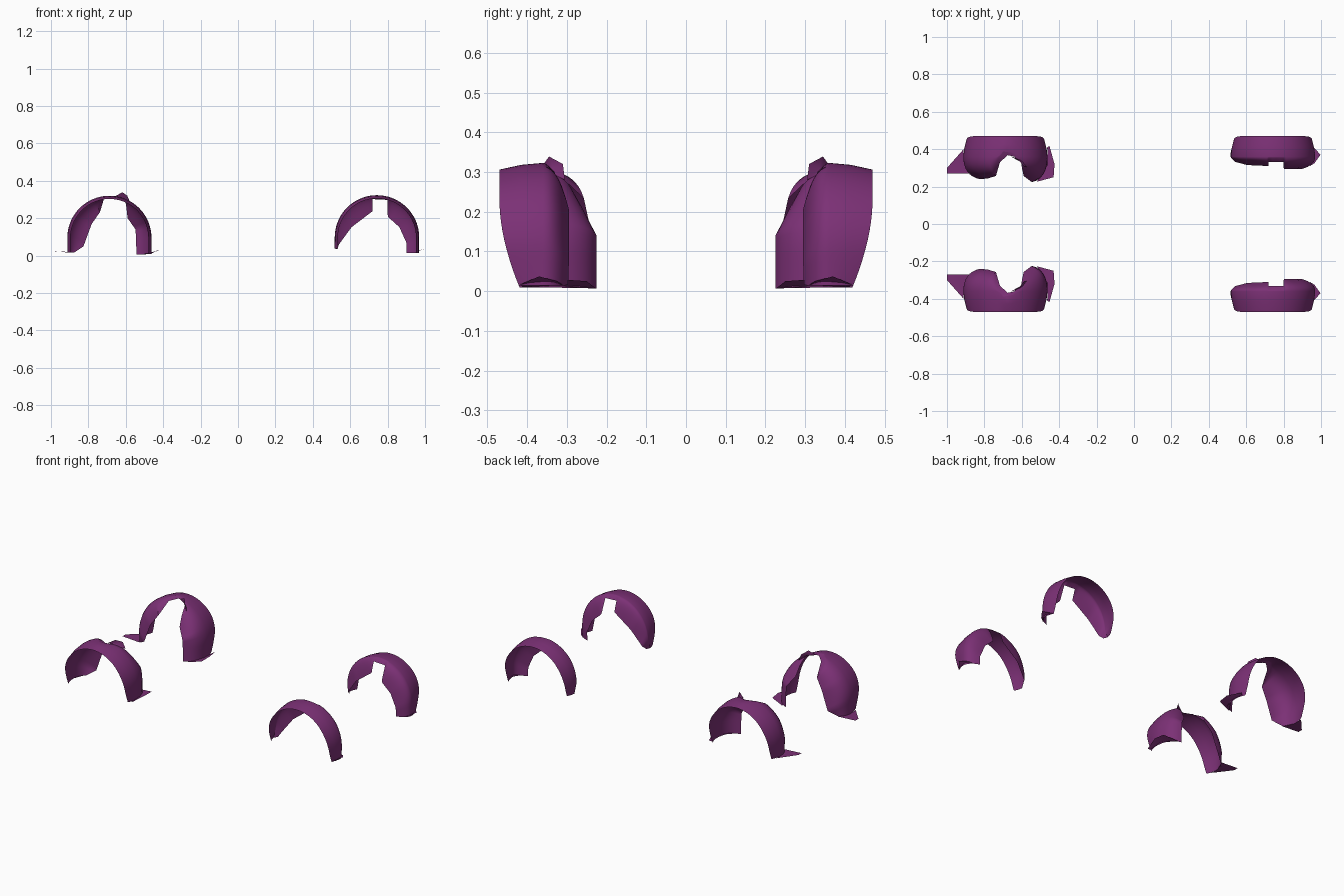
import bpy, bmesh, math
from mathutils import Vector

if "Cube" in bpy.data.objects:
    bpy.data.objects.remove(bpy.data.objects["Cube"])

mat = bpy.data.materials.new("purple_plastic")
mat.diffuse_color = (0.2, 0.03, 0.18, 1)
mat.use_nodes = True
mat.node_tree.nodes["Principled BSDF"].inputs["Base Color"].default_value = mat.diffuse_color


def finish(name, bm, smooth=True):
    bmesh.ops.recalc_face_normals(bm, faces=bm.faces)
    me = bpy.data.meshes.new(name)
    bm.to_mesh(me)
    bm.free()
    me.materials.append(mat)
    ob = bpy.data.objects.new(name, me)
    bpy.context.collection.objects.link(ob)
    # left/right copies about the centre plane
    mod = ob.modifiers.new("mirror", 'MIRROR')
    mod.use_axis = (False, True, False)
    mod.use_mirror_merge = False
    if smooth:
        bpy.context.view_layer.objects.active = ob
        ob.select_set(True)
        bpy.ops.object.shade_smooth_by_angle(angle=math.radians(40))
        ob.select_set(False)
    return ob


def arch_xz(cx, cz, r, deg):
    """Half circle continued downwards by straight legs."""
    a = math.radians(deg)
    if a < 0:
        return cx + r, cz + a * r
    if a > math.pi:
        return cx - r, cz - (a - math.pi) * r
    return cx + r * math.cos(a), cz + r * math.sin(a)


def section(cx, cz, r, key):
    """Points across the liner: outer lip, crown, then a curve to the inner edge."""
    deg, yi, xi, zi = key
    x, z = arch_xz(cx, cz, r, deg)
    xo, zo = arch_xz(cx, cz, r - 0.017, deg)
    zo = min(zo, z) if z > cz else z
    yo = 0.47 - 0.055 * max(0, 1 - z / 0.25) ** 2
    yc = max(0.36, yi + 0.02)
    lip, crown = Vector((xo, yo, zo)), Vector((x, yc, z))
    mid = Vector((x, (yo * 0.5 + yc * 0.5), z)).lerp((lip + crown) / 2, 0.6)
    ctrl, inner = Vector((x, yi + 0.02, z)), Vector((xi, yi, zi))
    pts = [lip, mid]
    for i in range(9):
        t = i / 8
        pts.append(crown * (1 - t) ** 2 + ctrl * 2 * t * (1 - t) + inner * t * t)
    return pts


def liner(name, cx, cz, r, keys):
    bm = bmesh.new()
    stations = []
    for a, b in zip(keys, keys[1:]):
        n = max(1, round((b[0] - a[0]) / 5))
        for i in range(n):
            stations.append([p + (q - p) * i / n for p, q in zip(a, b)])
    stations.append(keys[-1])
    rows = [[bm.verts.new(p) for p in section(cx, cz, r, k)] for k in stations]
    for a, b in zip(rows, rows[1:]):
        for j in range(len(a) - 1):
            bm.faces.new((a[j], a[j + 1], b[j + 1], b[j]))
    finish(name, bm)


def flap(name, pts):
    bm = bmesh.new()
    c = bm.verts.new(sum((Vector(p) for p in pts), Vector()) / len(pts))
    vs = [bm.verts.new(p) for p in pts]
    for i in range(len(vs)):
        bm.faces.new((c, vs[i], vs[(i + 1) % len(vs)]))
    finish(name, bm)


# Arch keys: angle, then y, x, z of the inner edge
liner("rear_arch_liner", -0.6875, 0.095, 0.225, [
    (-22, .225, -.543, .006), (0, .225, -.545, .09), (20, .225, -.548, .14),
    (45, .257, -.590, .20), (63, .29, -.597, .26), (68, .33, -.604, .302),
    (80, .36, -.640, .312), (93, .368, -.675, .314), (101, .33, -.717, .302),
    (112, .257, -.738, .233), (145, .243, -.783, .168), (178, .24, -.826, .05),
    (200, .273, -.874, .018)])
liner("front_arch_liner", 0.743, 0.097, 0.226, [
    (-21, .297, .90, .015), (0, .295, .90, .07), (30, .295, .863, .152),
    (60, .295, .803, .206), (72, .30, .80, .22), (75, .332, .80, .298),
    (96, .332, .72, .302), (99, .31, .72, .238), (140, .315, .607, .152),
    (175, .332, .54, .06), (195, .36, .53, .035)])

# Mounting flanges at the feet
flap("rear_liner_back_flange", [
    (-.911, .40, .018), (-1, .30, .025), (-1, .27, .025), (-.88, .27, .018), (-.911, .34, .016)])
flap("rear_liner_front_flange", [
    (-.464, .41, .01), (-.452, .417, .016), (-.425, .32, .03), (-.43, .25, .025),
    (-.52, .226, .006), (-.475, .26, .008), (-.4625, .34, .01)])
flap("front_liner_flange", [
    (.955, .417, .017), (.997, .37, .037), (.965, .325, .025), (.94, .31, .016), (.968, .36, .017)])

# Small upright tab beside the strut notch
flap("rear_liner_tab", [
    (-.66, .362, .315), (-.618, .345, .339), (-.592, .31, .32), (-.575, .305, .28), (-.604, .345, .30)])
